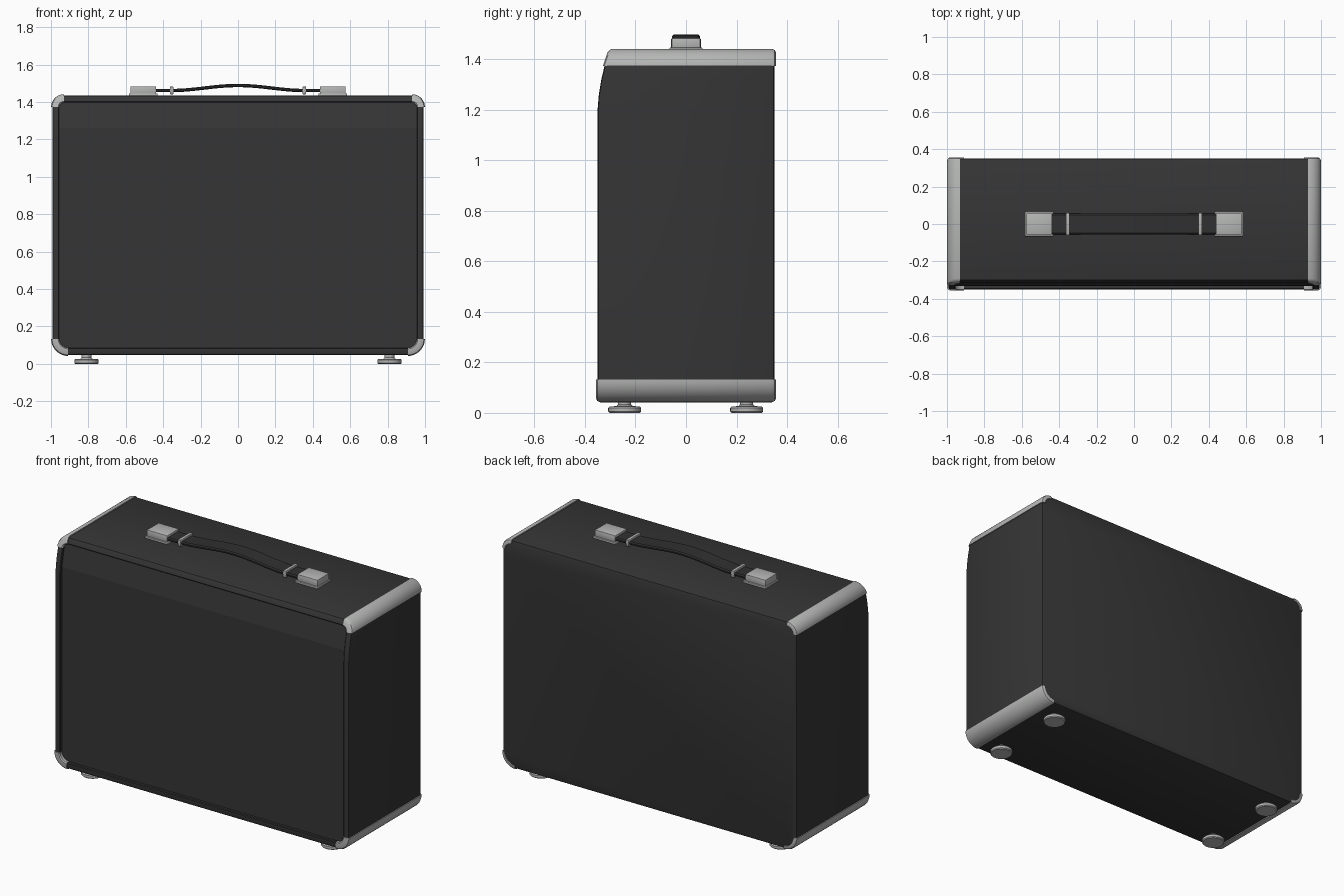
import bpy, bmesh, math
from mathutils import Vector

if "Cube" in bpy.data.objects:
    bpy.data.objects.remove(bpy.data.objects["Cube"])


def material(name, rgb, rough):
    m = bpy.data.materials.new(name)
    m.use_nodes = True
    m.diffuse_color = (*rgb, 1)
    bsdf = m.node_tree.nodes["Principled BSDF"]
    bsdf.inputs["Base Color"].default_value = (*rgb, 1)
    bsdf.inputs["Roughness"].default_value = rough
    return m


BLACK = material("black covering", (0.036, 0.036, 0.036), 0.7)
STRAP = material("strap black", (0.03, 0.03, 0.03), 0.7)
SILVER = material("silver metal", (0.46, 0.47, 0.46), 0.5)


def finish(name, bm, mat, smooth=True):
    bmesh.ops.recalc_face_normals(bm, faces=bm.faces)
    me = bpy.data.meshes.new(name)
    bm.to_mesh(me)
    bm.free()
    me.materials.append(mat)
    ob = bpy.data.objects.new(name, me)
    bpy.context.collection.objects.link(ob)
    if smooth:
        bpy.ops.object.select_all(action="DESELECT")
        ob.select_set(True)
        bpy.context.view_layer.objects.active = ob
        bpy.ops.object.shade_smooth_by_angle(angle=math.radians(32))
    return ob


def interp(table, z):
    if z <= table[0][0]:
        return table[0][1]
    for (z0, y0), (z1, y1) in zip(table, table[1:]):
        if z <= z1:
            return y0 + (y1 - y0) * (z - z0) / (z1 - z0)
    return table[-1][1]


def front_y(z):
    return interp([(1.2, -0.35), (1.26, -0.345), (1.32, -0.335), (1.375, -0.322), (1.435, -0.302)], z)


def panel_y(z):
    return interp([(1.26, -0.332), (1.4, -0.303)], z)


# Cabinet measures: half width, bottom, top, corner radii
HW, Z0, Z1, RB, RT, BACK = 0.993, 0.048, 1.435, 0.085, 0.062, 0.35
BOT_C, TOP_C = (HW - RB, Z0 + RB), (HW - RT, Z1 - RT)
SIDE_Z = [1.2, 1.26, 1.32]


def half_outline(inset, n=8):
    """Right half of the rounded outline, bottom to top, as (x, z)."""
    def arc(c, r, start):
        return [(c[0] + r * math.cos(a), c[1] + r * math.sin(a))
                for a in (math.radians(start + 90 * i / n) for i in range(n + 1))]
    return (arc(BOT_C, RB - inset, -90) + [(HW - inset, z) for z in SIDE_Z]
            + arc(TOP_C, RT - inset, 0))


def ring(bm, inset, yfunc):
    half = half_outline(inset)
    pts = half + [(-x, z) for x, z in reversed(half)]
    return [bm.verts.new((x, yfunc(z), z)) for x, z in pts]


def bridge(bm, a, b):
    n = len(a)
    for i in range(n):
        j = (i + 1) % n
        bm.faces.new((a[i], a[j], b[j], b[i]))


# Cabinet shell with a raised front frame
bm = bmesh.new()
LIP = 0.037
rings = [ring(bm, i, f) for i, f in (
    (0.01, lambda z: BACK),
    (0.003, lambda z: BACK - 0.003),
    (0.0, lambda z: BACK - 0.01),
    (0.0, lambda z: front_y(z) + 0.01),
    (0.003, lambda z: front_y(z) + 0.003),
    (0.01, front_y),
    (LIP - 0.004, front_y),
    (LIP, lambda z: front_y(z) + 0.004),
    (LIP, lambda z: panel_y(z) + 0.004))]
for a, b in zip(rings, rings[1:]):
    bridge(bm, a, b)
bm.faces.new(rings[0])
finish("cabinet_shell", bm, BLACK)

# Recessed front panel, built in level strips with a crease near the top
bm = bmesh.new()
rows = [(bm.verts.new((-x, panel_y(z), z)), bm.verts.new((x, panel_y(z), z)))
        for x, z in half_outline(LIP)]
for (l0, r0), (l1, r1) in zip(rows, rows[1:]):
    bm.faces.new((l0, r0, r1, l1))
front_panel = finish("front_panel", bm, BLACK, smooth=False)
# keep the panel facing forwards
if front_panel.data.polygons[len(rows) // 2].normal.y > 0:
    front_panel.data.flip_normals()


# Metal edge guards along the four long corners, wrapped over front and back
def guard(name, centre, radius, start, side, n=12):
    bm = bmesh.new()
    R, t = radius + 0.006, 0.006
    loops = []
    for i in range(n + 1):
        a = math.radians(start + 90 * i / n)

        def point(r, y, from_front):
            z = centre[1] + r * math.sin(a)
            yy = front_y(z) + y if from_front else BACK + y
            return bm.verts.new((side * (centre[0] + r * math.cos(a)), yy, z))
        section = [(R - 0.044, 0.015, True), (R - 0.044, 0.0, True), (R - 0.038, -t, True),
                   (R - 0.016, -t, True), (R - 0.005, -t + 0.005, True), (R, 0.01, True),
                   (R, -0.01, False), (R - 0.005, t - 0.005, False), (R - 0.014, t, False),
                   (R - 0.024, t, False), (R - 0.026, -0.01, False)]
        loops.append([point(*s) for s in section])
    for a, b in zip(loops, loops[1:]):
        bridge(bm, a, b)
    bm.faces.new(loops[0])
    bm.faces.new(loops[-1])
    finish(name, bm, SILVER)


for side, label in ((1, "left"), (-1, "right")):
    guard(f"top_guard_{label}", TOP_C, RT, 0, side)
    guard(f"bottom_guard_{label}", BOT_C, RB, -90, side)


def box(name, lo, hi, mat, bevel=0.004):
    bm = bmesh.new()
    bmesh.ops.create_cube(bm, size=1)
    lo, hi = Vector(lo), Vector(hi)
    for v in bm.verts:
        v.co = (lo + hi) / 2 + v.co * (hi - lo)
    bmesh.ops.bevel(bm, geom=bm.edges[:], offset=bevel, segments=2, affect="EDGES", profile=0.5)
    return finish(name, bm, mat)


# Turned feet
def foot(name, x, y):
    profile = [(0, 0), (0.06, 0), (0.065, 0.005), (0.065, 0.02), (0.06, 0.025),
               (0.032, 0.027), (0.026, 0.034), (0.026, 0.055), (0, 0.055)]
    bm = bmesh.new()
    vs = [bm.verts.new((x + r, y, z)) for r, z in profile]
    es = [bm.edges.new(p) for p in zip(vs, vs[1:])]
    bmesh.ops.spin(bm, geom=vs + es, cent=(x, y, 0), axis=(0, 0, 1),
                   angle=math.tau, steps=32, use_merge=True)
    bmesh.ops.remove_doubles(bm, verts=bm.verts, dist=0.0001)
    finish(name, bm, SILVER)


for x, label in ((0.81, "left"), (-0.81, "right")):
    for y, end in ((-0.243, "front"), (0.24, "back")):
        foot(f"foot_{end}_{label}", x, y)

# Handle mounts and strap loops
for s, label in ((1, "left"), (-1, "right")):
    def span(a, b):
        return min(s * a, s * b), max(s * a, s * b)
    x0, x1 = span(0.43, 0.583)
    box(f"handle_base_{label}", (x0, -0.066, 1.43), (x1, 0.066, 1.445), SILVER, 0.003)
    x0, x1 = span(0.438, 0.576)
    box(f"handle_cap_{label}", (x0, -0.057, 1.44), (x1, 0.057, 1.483), SILVER, 0.004)
    x0, x1 = span(0.345, 0.364)
    box(f"strap_loop_{label}", (x0, -0.059, 1.441), (x1, 0.059, 1.482), SILVER, 0.003)

# Arched strap
bm = bmesh.new()
section = [(-0.055, -0.004), (-0.05, -0.009), (0.05, -0.009), (0.055, -0.004),
           (0.055, 0.003), (0.048, 0.009), (-0.048, 0.009), (-0.055, 0.003)]
loops = []
for i in range(37):
    x = -0.45 + 0.9 * i / 36
    rise = 0.5 + 0.5 * math.cos(math.pi * min(abs(x) / 0.36, 1))
    loops.append([bm.verts.new((x, y, 1.461 + 0.027 * rise + dz)) for y, dz in section])
for a, b in zip(loops, loops[1:]):
    bridge(bm, a, b)
bm.faces.new(loops[0])
bm.faces.new(loops[-1])
finish("handle_strap", bm, STRAP)
